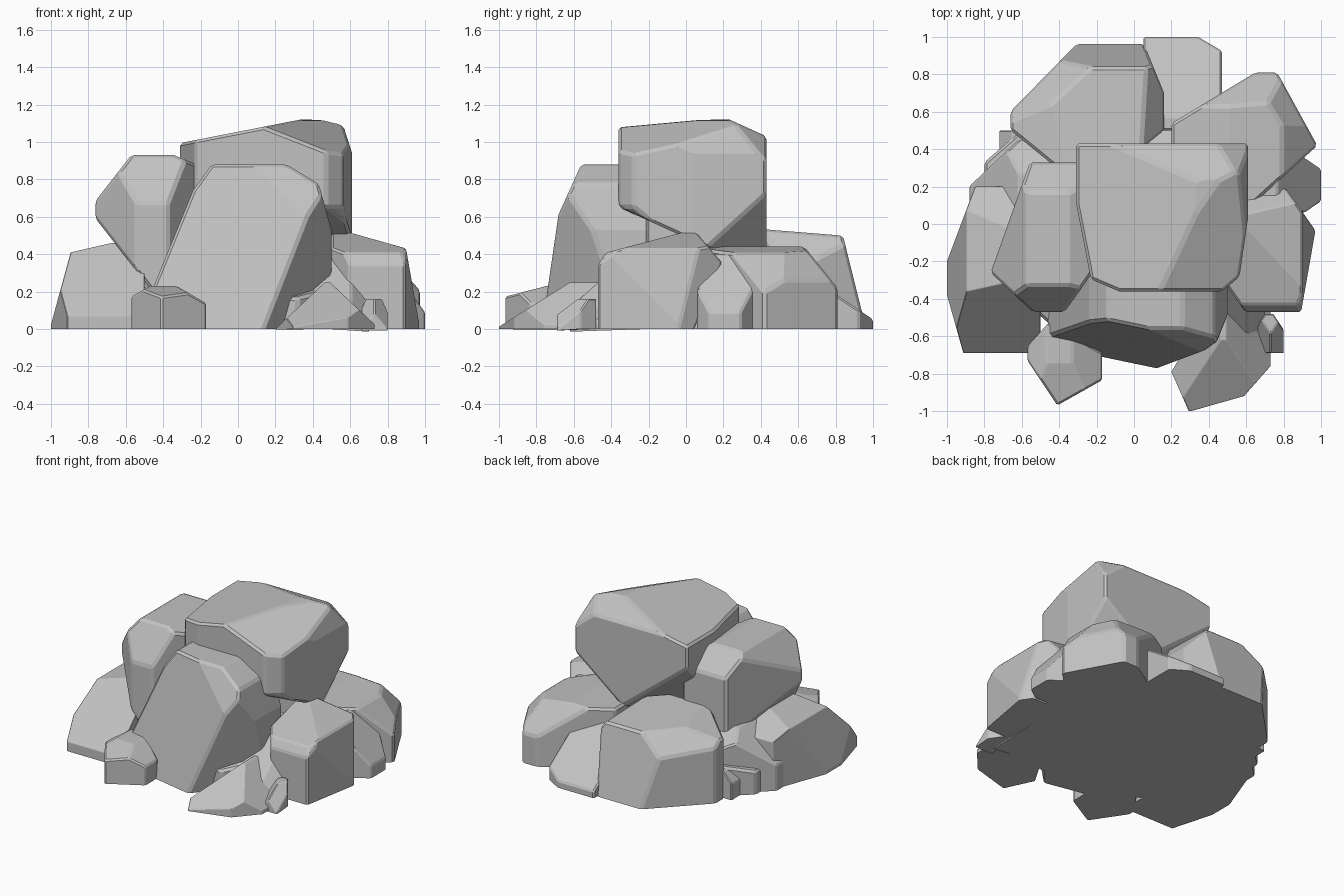
import bpy
import bmesh
import math
from mathutils import Vector

# Remove only the default cube
default_cube = bpy.data.objects.get("Cube")
if default_cube:
    bpy.data.objects.remove(default_cube, do_unlink=True)

# One stone colour
stone = bpy.data.materials.new("grey_stone")
stone.use_nodes = True
stone.diffuse_color = (.54, .54, .54, 1)
for node in stone.node_tree.nodes:
    if node.type == 'BSDF_PRINCIPLED':
        node.inputs["Base Color"].default_value = stone.diffuse_color
        node.inputs["Roughness"].default_value = .9

# Directions in which a block is split
EAST, NORTH, UP = Vector((1, 0, 0)), Vector((0, 1, 0)), Vector((0, 0, 1))
WEST, SOUTH, DOWN = -EAST, -NORTH, -UP


def split_off(bm, direction, reach):
    """Cut away everything further than reach along the direction."""
    everything = bm.verts[:] + bm.edges[:] + bm.faces[:]
    bmesh.ops.bisect_plane(bm, geom=everything, dist=.0001,
                           plane_co=direction * reach / direction.length_squared,
                           plane_no=direction.normalized(), clear_outer=True)
    open_edges = [edge for edge in bm.edges if edge.is_boundary]
    if open_edges:
        bmesh.ops.holes_fill(bm, edges=open_edges, sides=0)


def is_sharp(edge):
    """Sharp edges above the ground are the ones that get worn."""
    above_ground = max(vert.co.z for vert in edge.verts) > .02
    return (above_ground and edge.is_manifold
            and edge.calc_face_angle() > math.radians(25))


def rock(name, x, y, z, cuts, chip=.015):
    """Split a block along planes, fit it to its extents, wear its edges."""
    bm = bmesh.new()
    bmesh.ops.create_cube(bm, size=2)
    for direction, reach in cuts:
        split_off(bm, direction, reach)
    for vert in bm.verts:
        for axis, (low, high) in enumerate((x, y, z)):
            vert.co[axis] = (low + high + vert.co[axis] * (high - low)) / 2
    bmesh.ops.recalc_face_normals(bm, faces=bm.faces[:])
    worn = [edge for edge in bm.edges if is_sharp(edge)]
    bmesh.ops.bevel(bm, geom=worn, offset=chip, segments=1, profile=.5,
                    affect='EDGES', clamp_overlap=True)
    mesh = bpy.data.meshes.new(name)
    bm.to_mesh(mesh)
    bm.free()
    mesh.materials.append(stone)
    obj = bpy.data.objects.new(name, mesh)
    bpy.context.collection.objects.link(obj)


# Heart of the pile, closing the gaps and the underside
sides = (EAST, NORTH, WEST, SOUTH)
corners = [(a + b, 1.4) for a in (EAST, WEST) for b in (NORTH, SOUTH)]
rock("rubble_core", x=(-.8, .8), y=(-.65, .75), z=(0, .42),
     cuts=corners + [(side + UP, .8) for side in sides])

# Large boulder on top
rock("top_boulder", x=(-.31, .61), y=(-.36, .43), z=(.4, 1.12), cuts=[
    (WEST + 4 * UP, 3.6),
    (5 * EAST + 3 * SOUTH + 10 * UP, 11.8),
    (NORTH + 2 * UP, 2.5),
    (4 * EAST + UP, 4.5),
    (8 * EAST + SOUTH, 8),
    (EAST + SOUTH, 1.7),
    (6 * WEST + SOUTH, 5.8),
    (WEST + 2 * SOUTH, 2.5),
    (WEST + DOWN, 1.4),
    (SOUTH + 2 * DOWN, 1.6),
    (EAST + NORTH + UP, 2.4),
    (EAST + NORTH + DOWN, 2.1),
    (WEST + NORTH + DOWN, 1.8),
    (EAST + SOUTH + DOWN, 2)])

# Tall slab leaning on the front
rock("front_slab", x=(-.46, .5), y=(-.8, -.2), z=(0, .88), cuts=[
    (WEST + 3 * SOUTH + UP, 1.5),
    (3 * SOUTH + 2 * UP, 2.6),
    (8 * WEST + 3 * UP, 6.4),
    (3 * WEST + 2 * UP, 3),
    (2 * EAST + 3 * UP, 4),
    (4 * EAST + UP, 4.2),
    (4 * EAST + 2 * SOUTH + DOWN, 3.8),
    (WEST + SOUTH, 1.3)])

# High boulder beside the slab
rock("upper_side_boulder", x=(-.77, -.2), y=(-.47, .33), z=(.2, .93), cuts=[
    (WEST + UP, 1.3),
    (WEST + DOWN, .9),
    (2 * WEST + 3 * SOUTH, 3.4),
    (2 * WEST + NORTH, 1.5),
    (2 * SOUTH + UP, 2.3),
    (NORTH + UP, 1.6),
    (EAST + SOUTH, 1.4),
    (EAST + 3 * UP, 3.5)])

# Broad low boulder and small stones on the west side
rock("low_side_boulder", x=(-1, -.5), y=(-.69, .2), z=(0, .46), cuts=[
    (4 * WEST + UP, 3.1),
    (WEST + 4 * UP, 3.7),
    (2 * SOUTH + UP, 1.3),
    (2 * WEST + SOUTH, 2.3),
    (3 * WEST + 2 * NORTH, 3.2),
    (NORTH + UP, 1.5)])
rock("side_gap_stone", x=(-.88, -.4), y=(0, .45), z=(0, .42), cuts=[
    (WEST + NORTH, .9),
    (WEST + UP, .9),
    (NORTH + 2 * UP, 2.2)], chip=.01)
rock("side_pebble", x=(-.72, -.55), y=(.35, .5), z=(0, .2), cuts=[
    (WEST + UP, 1.2),
    (WEST + SOUTH, 1.4)], chip=.006)

# Small stones along the front
rock("front_stone", x=(-.57, -.17), y=(-.97, -.52), z=(0, .23), cuts=[
    (4 * WEST + 3 * SOUTH, 3.8),
    (EAST + 2 * SOUTH, 1.8),
    (WEST + NORTH, 1.4),
    (EAST + 2 * NORTH, 1.5),
    (SOUTH + 2 * UP, 2),
    (EAST + UP, 1.2),
    (WEST + UP, 1.5)], chip=.01)
rock("front_corner_stone", x=(.2, .73), y=(-1, -.4), z=(0, .25), cuts=[
    (2 * WEST + SOUTH, 2.3),
    (EAST + 4 * SOUTH, 3.4),
    (EAST + SOUTH, 1.2),
    (3 * WEST + 2 * NORTH, 2.4),
    (3 * SOUTH + 2 * UP, 1.2),
    (2 * WEST + UP, 1),
    (2 * EAST + UP, 1.2)], chip=.008)
rock("front_gap_stone", x=(.38, .7), y=(-.62, -.2), z=(0, .38), cuts=[
    (SOUTH + UP, .6),
    (WEST + SOUTH, 1.4),
    (EAST + SOUTH + UP, 1)], chip=.01)
rock("front_pebble", x=(.66, .8), y=(-.69, -.48), z=(0, .16), cuts=[
    (EAST + SOUTH + UP, 1),
    (WEST + SOUTH + UP, 1),
    (EAST + NORTH, 1.2),
    (WEST + NORTH, 1.4)], chip=.006)

# Boulder and small stone on the east side
rock("flank_boulder", x=(.5, .97), y=(-.47, .2), z=(0, .53), cuts=[
    (5 * EAST + UP, 4.1),
    (EAST + 4 * UP, 3.2),
    (SOUTH + 3 * UP, 2.5),
    (2 * SOUTH + UP, 2.3),
    (WEST + SOUTH, 1.6),
    (EAST + SOUTH + UP, 2),
    (3 * NORTH + 2 * UP, 3.6),
    (3 * NORTH + DOWN, 2.6),
    (EAST + NORTH, 1.3),
    (4 * EAST + SOUTH, 3.7)])
rock("flank_pebble", x=(.55, 1), y=(.06, .37), z=(0, .4), cuts=[
    (3 * EAST + 2 * UP, 1.9),
    (EAST + NORTH, 1.5),
    (EAST + SOUTH, 1.6)], chip=.01)

# Boulders and a wedge of stone along the back
rock("back_corner_boulder", x=(.2, .98), y=(.1, .81), z=(0, .44), cuts=[
    (2 * WEST + 3 * NORTH, 2.7),
    (2 * EAST + NORTH, 1.9),
    (EAST + SOUTH, 1.1),
    (2 * EAST + UP, 1.9),
    (2 * NORTH + UP, 2),
    (2 * EAST + NORTH + UP, 2.1),
    (EAST + 5 * UP, 4.8)])
rock("back_wedge", x=(.05, .47), y=(.5, 1), z=(0, .34), cuts=[
    (NORTH + UP, .3),
    (EAST + 2 * NORTH, 2.4)], chip=.01)
rock("back_boulder", x=(-.66, .16), y=(.3, .97), z=(0, .54), cuts=[
    (5 * WEST + 4 * NORTH, 4.6),
    (3 * EAST + NORTH, 3.2),
    (5 * NORTH + UP, 3.9),
    (NORTH + 10 * UP, 9.1),
    (WEST + NORTH + UP, 1.4),
    (WEST + SOUTH, 1.4),
    (EAST + SOUTH, 1.4),
    (2 * EAST + UP, 2.4),
    (WEST + 2 * UP, 2.3)])
